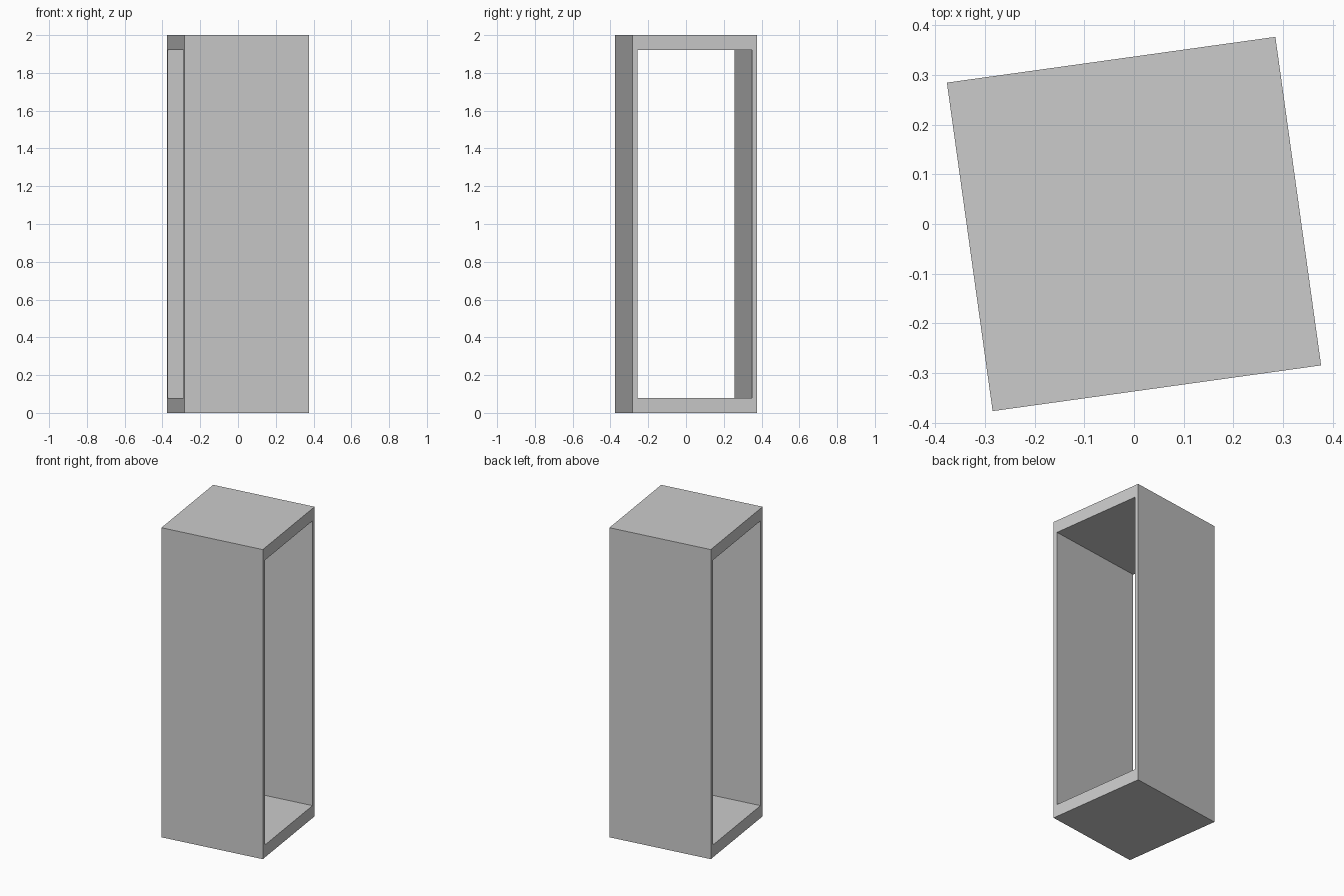
import bpy, bmesh, math
from mathutils import Matrix

if "Cube" in bpy.data.objects:
    bpy.data.objects.remove(bpy.data.objects["Cube"])

S = 0.6667           # square footprint side
H = 2.0              # height
WALL = 0.0265        # side wall thickness
SLAB = 0.08          # top and bottom thickness
TURN = math.radians(7.93)

bm = bmesh.new()


def rect(x, inset_y, inset_z):
    """Rectangle in the yz plane at a given x."""
    y = S / 2 - inset_y
    return [bm.verts.new((x, sy * y, z)) for sy, z in
            ((-1, inset_z), (1, inset_z), (1, H - inset_z), (-1, H - inset_z))]


# Four loops around the frame section: outer and inner, at both open ends
loops = [rect(-S / 2, 0, 0), rect(S / 2, 0, 0),
         rect(S / 2, WALL, SLAB), rect(-S / 2, WALL, SLAB)]
for k in range(4):
    a, b = loops[k], loops[(k + 1) % 4]
    for i in range(4):
        j = (i + 1) % 4
        bm.faces.new((a[i], a[j], b[j], b[i]))
bmesh.ops.recalc_face_normals(bm, faces=bm.faces)
bm.transform(Matrix.Rotation(TURN, 4, 'Z'))

# Open-ended upright frame, slightly turned
mesh = bpy.data.meshes.new("open_frame")
bm.to_mesh(mesh)
bm.free()
bpy.context.collection.objects.link(bpy.data.objects.new("open_frame", mesh))
